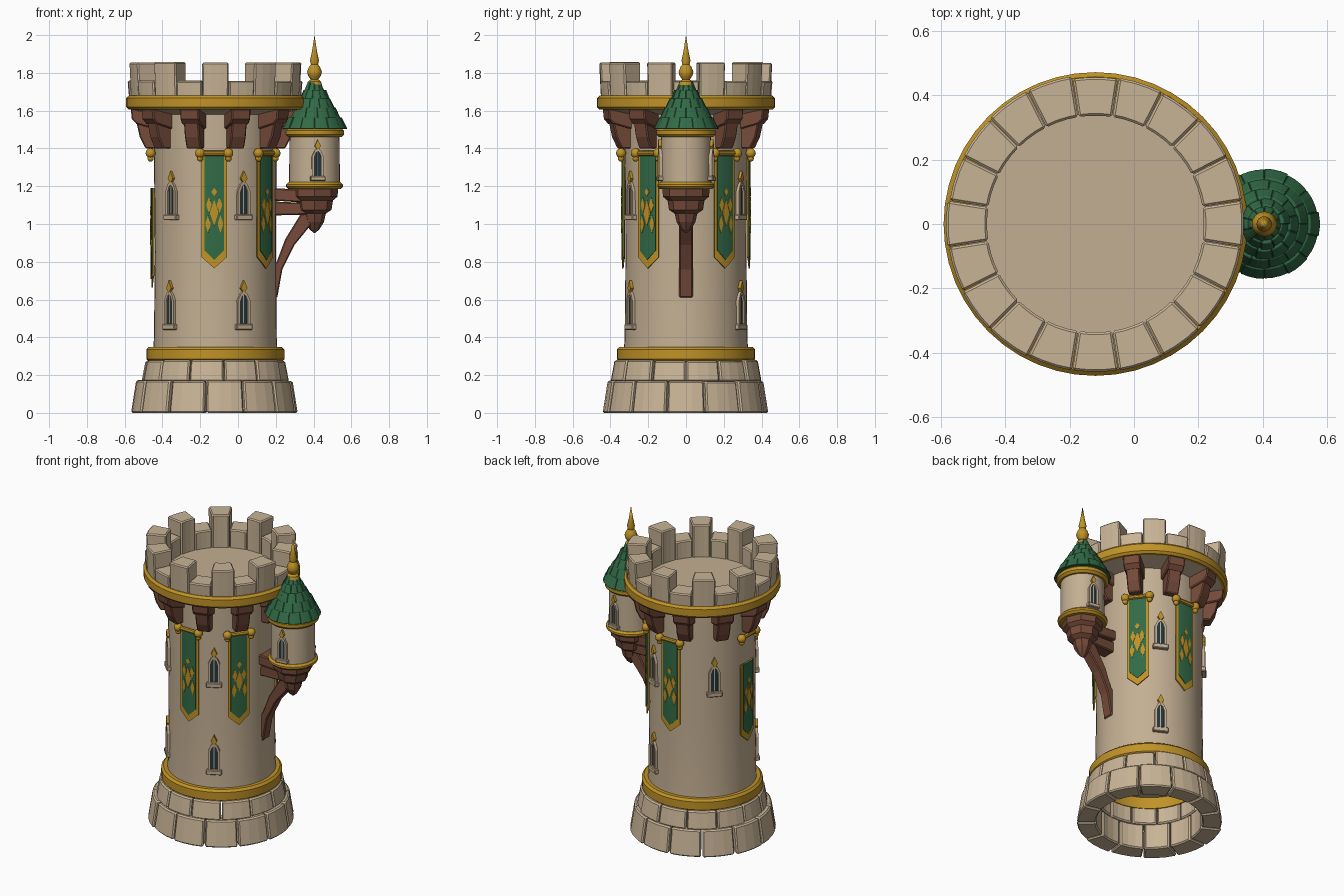
import bpy, bmesh, random
from math import sin, cos, pi, radians
from mathutils import Matrix, Vector

random.seed(4)
if "Cube" in bpy.data.objects:
    bpy.data.objects.remove(bpy.data.objects["Cube"], do_unlink=True)

TX, UX = -0.12, 0.405      # axes of the tower and the side turret
WALL = 0.325


def material(name, rgb):
    m = bpy.data.materials.new(name)
    m.use_nodes = True
    m.diffuse_color = (*rgb, 1)
    m.node_tree.nodes["Principled BSDF"].inputs["Base Color"].default_value = (*rgb, 1)
    return m


block_stone = material("pale sandstone", (0.58, 0.455, 0.305))
stone = material("sandstone", (0.55, 0.43, 0.29))
gold = material("gold", (0.53, 0.29, 0.02))
green = material("green", (0.032, 0.145, 0.062))
brown = material("brown wood", (0.18, 0.07, 0.042))
glass = material("dark teal glass", (0.015, 0.04, 0.055))


def finish(name, bm, mat, bevel=0, smooth=False):
    bmesh.ops.recalc_face_normals(bm, faces=bm.faces)
    me = bpy.data.meshes.new(name)
    bm.to_mesh(me)
    bm.free()
    me.materials.append(mat)
    ob = bpy.data.objects.new(name, me)
    bpy.context.collection.objects.link(ob)
    if bevel:
        mod = ob.modifiers.new("worn edges", "BEVEL")
        mod.width, mod.segments = bevel, 1
        mod.limit_method, mod.angle_limit = "ANGLE", radians(40)
    if smooth:
        bpy.ops.object.select_all(action="DESELECT")
        ob.select_set(True)
        bpy.context.view_layer.objects.active = ob
        bpy.ops.object.shade_smooth_by_angle(angle=radians(35))
    return ob


def lathe(name, profile, cx, mat, sides=48, smooth=True):
    bm = bmesh.new()
    vs = [bm.verts.new((r, 0, z)) for r, z in profile]
    es = [bm.edges.new(p) for p in zip(vs, vs[1:])]
    bmesh.ops.spin(bm, geom=vs + es, cent=(0, 0, 0), axis=(0, 0, 1), angle=2 * pi, steps=sides)
    bmesh.ops.remove_doubles(bm, verts=bm.verts, dist=1e-5)
    bmesh.ops.translate(bm, verts=bm.verts, vec=(cx, 0, 0))
    return finish(name, bm, mat, smooth=smooth)


def band(name, cx, r_in, r_out, z0, z1):
    c = min(0.014, (z1 - z0) / 3)
    pts = [(r_in, z0), (r_out - c, z0), (r_out, z0 + c), (r_out, z1 - c), (r_out - c, z1), (r_in, z1), (r_in, z0)]
    return lathe(name, pts, cx, gold)


def arc_block(bm, cx, a0, a1, z0, z1, inner, bottom, top, steps=3):
    """Wedge of a ring whose outer face leans from radius bottom to radius top."""
    rows = []
    for i in range(steps + 1):
        a = a0 + (a1 - a0) * i / steps
        ring = [(inner, z0), (bottom, z0), (top, z1), (min(inner, top - 0.01), z1)]
        rows.append([bm.verts.new((cx + r * cos(a), r * sin(a), z)) for r, z in ring])
    for p, q in zip(rows, rows[1:]):
        for k in range(4):
            bm.faces.new((p[k], p[k - 1], q[k - 1], q[k]))
    bm.faces.new(rows[0])
    bm.faces.new(rows[-1][::-1])


def course(name, cx, n, z0, z1, inner, bottom, top, mat, gap=0.01, jit=0.008, shift=0.0, bevel=0.008):
    """Ring of n slightly uneven blocks; z1 may vary with the block number."""
    bm = bmesh.new()
    step = 2 * pi / n
    for i in range(n):
        a, j = (i + shift) * step, random.uniform(-jit, jit)
        high = z1(i) if callable(z1) else z1
        arc_block(bm, cx, a - step / 2 + gap, a + step / 2 - gap, z0, high + j * 0.5,
                  inner, bottom + j, top + j)
    return finish(name, bm, mat, bevel)


def place(deg, r, z, cx=TX):
    """Local x runs along the wall, y points outward, z up."""
    a = radians(deg)
    return Matrix.Translation((cx + r * cos(a), r * sin(a), z)) @ Matrix.Rotation(a - pi / 2, 4, "Z")


def prism(bm, pts, y0, y1, m):
    back, front = ([bm.verts.new(m @ Vector((x, y, z))) for x, z in pts] for y in (y0, y1))
    bm.faces.new(back)
    bm.faces.new(front[::-1])
    for k in range(len(pts)):
        bm.faces.new((back[k], back[k - 1], front[k - 1], front[k]))


def rect(w, z0, z1):
    return [(-w, z0), (w, z0), (w, z1), (-w, z1)]


# Stone base, shaft and crown
course("base_lower_blocks", TX, 13, 0.0, 0.17, 0.32, 0.441, 0.414, block_stone, 0.012, 0.007)
course("base_upper_blocks", TX, 13, 0.165, 0.278, 0.31, 0.396, 0.375, block_stone, 0.008, 0.007, 0.5)
lathe("tower_shaft", [(0, 0.345), (0.328, 0.345), (WALL, 0.4), (0.32, 0.85), (WALL, 1.38), (WALL, 1.58),
                      (0.44, 1.605), (0.44, 1.64), (0, 1.64)], TX, stone)
band("base_band", TX, 0.305, 0.365, 0.27, 0.35)
band("crown_band", TX, 0.4, 0.472, 1.605, 1.68)
course("crown_battlements", TX, 20, 1.63, lambda i: 1.855 if i % 2 else 1.757, 0.337, 0.45, 0.461,
       block_stone, 0.002, 0.005, bevel=0.007)

# Wooden corbels under the crown: stepped side outline extruded across
bm = bmesh.new()
for deg in range(0, 360, 36):
    side = place(deg, 0, 0) @ Matrix.Rotation(pi / 2, 4, "Z")
    for w, outline in ((0.052, [(0.31, 1.61), (0.448, 1.61), (0.442, 1.555), (0.418, 1.53), (0.31, 1.5)]),
                       (0.041, [(0.31, 1.54), (0.418, 1.54), (0.4, 1.46), (0.37, 1.40), (0.31, 1.40)])):
        prism(bm, outline, -w, w, side)
finish("corbels", bm, brown, 0.006)

# Arched windows gathered by part
frames, panes, sills, caps = (bmesh.new() for _ in range(4))


def arch(w, z0, spring, apex):
    return [(-w, z0), (w, z0), (w, spring), (w * 0.55, (spring + apex) / 2 + 0.008),
            (0, apex), (-w * 0.55, (spring + apex) / 2 + 0.008), (-w, spring)]


def window(deg, z, r=0.319, cx=TX, s=1.0, tall=1.0):
    m = place(deg, r, z, cx) @ Matrix.Diagonal((s, 1, tall, 1))
    outer, inner = arch(0.036, 0.02, 0.15, 0.205), arch(0.021, 0.028, 0.146, 0.183)
    loops = [[frames.verts.new(m @ Vector((x, y, zz))) for x, zz in pts]
             for pts, y in ((outer, -0.03), (outer, 0.018), (inner, 0.018), (inner, -0.03))]
    for p, q in zip(loops, loops[1:]):
        for k in range(len(p)):
            frames.faces.new((p[k], p[k - 1], q[k - 1], q[k]))
    prism(panes, inner, -0.001, 0.008, m)
    prism(frames, rect(0.003, 0.03, 0.18), 0, 0.012, m)
    prism(sills, rect(0.047, -0.005, 0.025), -0.03, 0.025, m)
    prism(caps, [(0, 0.19), (0.019, 0.215), (0, 0.256), (-0.019, 0.215)], -0.02, 0.019, m)


for deg in (-135, -63, 62, 138):
    window(deg, 1.025)
for deg in (-137, -63, 62):
    window(deg, 0.445)
for deg in (-83, 78):
    window(deg, 1.232, 0.129, UX, 0.85, 0.84)
finish("window_frames", frames, stone)
finish("window_panes", panes, glass)
finish("window_sills", sills, stone, 0.004)
finish("window_finials", caps, gold)


# Banners: thin plates wrapped round the wall, with straight or pointed ends
def plate(bm, deg, r, w, z0, z1, point0, point1=0.0, u0=0.0, n=6):
    rows = []
    for i in range(n + 1):
        t = 2 * i / n - 1
        a = radians(deg) + (u0 + t * w) / r
        ends = (z0 + point0 * abs(t), z1 - point1 * abs(t))
        rows.append([bm.verts.new((TX + q * cos(a), q * sin(a), z))
                     for q, z in ((r, ends[0]), (r, ends[1]), (r - 0.008, ends[1]), (r - 0.008, ends[0]))])
    for p, q in zip(rows, rows[1:]):
        for k in range(4):
            bm.faces.new((p[k], p[k - 1], q[k - 1], q[k]))
    bm.faces.new(rows[0])
    bm.faces.new(rows[-1])


borders, cloths, emblems, rods = (bmesh.new() for _ in range(4))
for deg, drop in ((-91, 0), (-37, 0), (38, 0), (90, 0), (180, -0.1)):    # one banner has slipped
    low, high = 0.765 + drop, 1.37 + drop * 1.8
    plate(borders, deg, 0.338, 0.068, low, high, 0.06)
    plate(cloths, deg, 0.342, 0.052, low + 0.045, high, 0.05)
    for u, z, w, h in ((0, 1.06, 0.021, 0.07), (-0.028, 1.1, 0.014, 0.042), (0.028, 1.1, 0.014, 0.042),
                       (-0.033, 1.0, 0.014, 0.048), (0.033, 1.0, 0.014, 0.048), (0, 1.17, 0.014, 0.022)):
        mid = z + drop
        plate(emblems, deg, 0.345, w, mid - h, mid + h, h * 0.9, h * 0.9, u, 2)
    m = place(deg, 0.343, 1.375)
    bmesh.ops.create_cone(rods, cap_ends=True, segments=8, radius1=0.014, radius2=0.014, depth=0.15,
                          matrix=m @ Matrix.Rotation(pi / 2, 4, "Y"))
    for x in (-0.075, 0.075):
        for size, z in ((0.027, 0), (0.017, -0.028)):
            bmesh.ops.create_icosphere(rods, subdivisions=2, radius=size,
                                       matrix=m @ Matrix.Translation((x, 0, z)))
finish("banner_borders", borders, gold)
finish("banner_cloths", cloths, green)
finish("banner_emblems", emblems, gold)
finish("banner_rods", rods, gold, smooth=True)

# Side turret
lathe("turret_wall", [(0, 1.19), (0.135, 1.19), (0.132, 1.48), (0, 1.48)], UX, stone, 32)
band("turret_lower_band", UX, 0.1, 0.15, 1.185, 1.222)
band("turret_upper_band", UX, 0.1, 0.157, 1.46, 1.508)
lathe("turret_roof_core", [(0, 1.505), (0.16, 1.505), (0.103, 1.6), (0.053, 1.69), (0.025, 1.76), (0, 1.76)],
      UX, green, 20)
edge = [(1.504, 0.172), (1.56, 0.139), (1.612, 0.109), (1.66, 0.079), (1.705, 0.055), (1.75, 0.03)]
for i, ((z0, r0), (z1, r1)) in enumerate(zip(edge, edge[1:])):
    course(f"roof_shingles_{i + 1}", UX, 14 - i, z0, z1 + 0.004, r0 - 0.035, r0, r1 + 0.004, green,
           0.0, 0.003, i % 2 / 2, 0.002)
lathe("roof_finial", [(0, 1.735), (0.04, 1.735), (0.034, 1.755), (0.02, 1.765), (0.034, 1.785), (0.039, 1.805),
                      (0.03, 1.83), (0.019, 1.845), (0.024, 1.865), (0.014, 1.91), (0, 2.0)], UX, gold, 16)

# Timber bracket carrying the turret
lathe("turret_bracket", [(0, 1.19), (0.125, 1.19), (0.122, 1.145), (0.098, 1.125), (0.09, 1.075), (0.06, 1.055),
                         (0.05, 1.01), (0.025, 0.97), (0, 0.95)], UX, brown, 8, False)
bm = bmesh.new()
along = Matrix.Identity(4)
prism(bm, [(0.17, 1.125), (0.4, 1.11), (0.4, 1.18), (0.17, 1.19)], -0.06, 0.06, along)
prism(bm, [(0.17, 1.045), (0.4, 1.05), (0.4, 1.11), (0.17, 1.12)], -0.045, 0.045, along)
prism(bm, [(0.185, 0.61), (0.208, 0.61), (0.235, 0.76), (0.3, 0.89), (0.39, 1.0), (0.39, 1.08),
           (0.33, 1.05), (0.25, 0.92), (0.205, 0.8), (0.185, 0.78)], -0.036, 0.036, along)
finish("bracket_beams_and_strut", bm, brown, 0.006)
